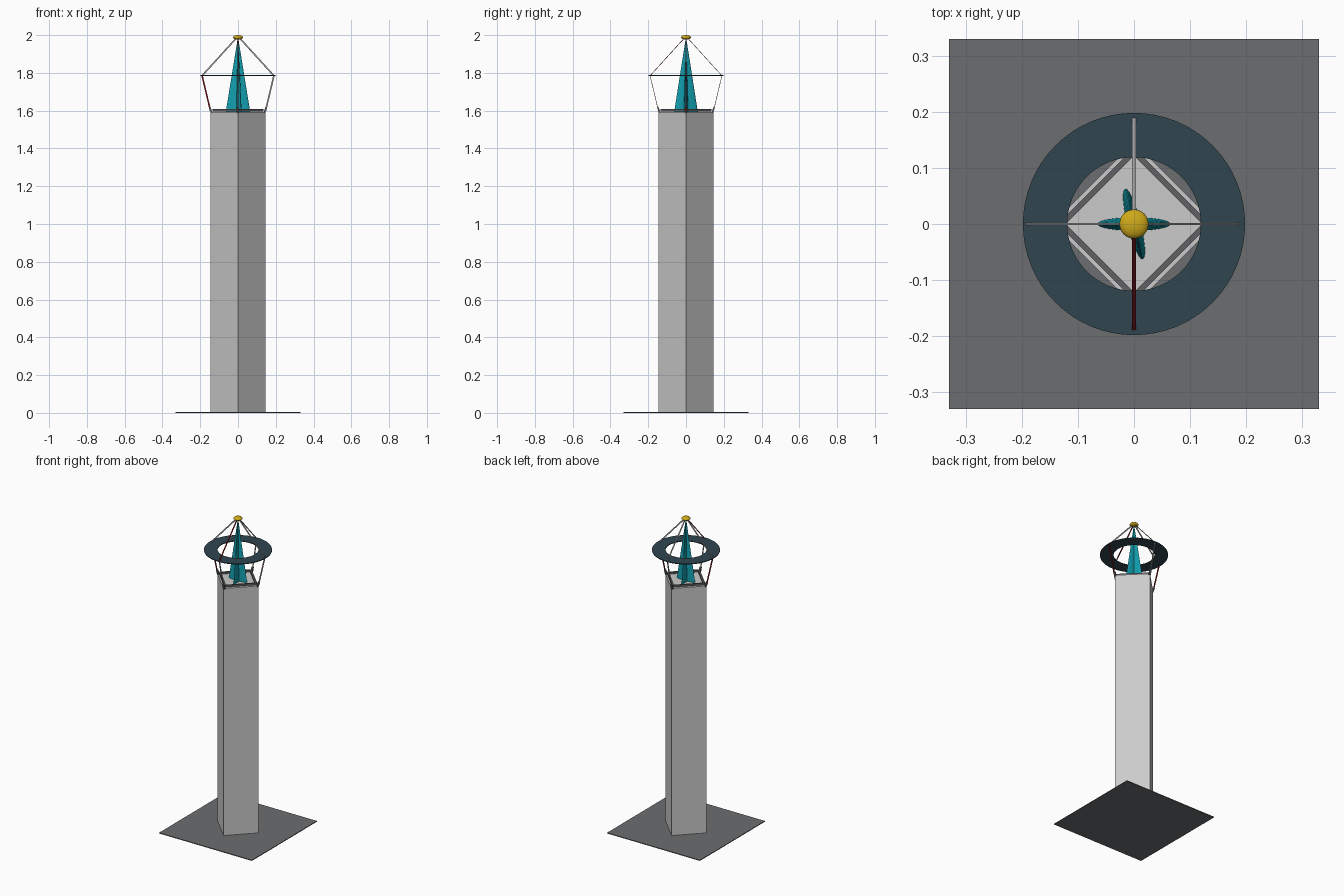
import bpy, bmesh, math
from mathutils import Vector, Matrix

if "Cube" in bpy.data.objects:
    bpy.data.objects.remove(bpy.data.objects["Cube"])


def mat(name, r, g, b):
    m = bpy.data.materials.new(name)
    m.diffuse_color = (r, g, b, 1)
    m.use_nodes = True
    m.node_tree.nodes["Principled BSDF"].inputs["Base Color"].default_value = m.diffuse_color
    return m


stone = mat("pale grey", 0.60, 0.60, 0.60)
paving = mat("dark grey", 0.15, 0.155, 0.16)
frame = mat("frame grey", 0.12, 0.12, 0.125)
steel = mat("rod grey", 0.36, 0.36, 0.36)
red = mat("dark red", 0.22, 0.008, 0.01)
slate = mat("slate blue", 0.03, 0.06, 0.08)
teal = mat("teal", 0.006, 0.34, 0.42)
gold = mat("gold", 0.62, 0.40, 0.01)


def finish(name, bm, *mats):
    bmesh.ops.recalc_face_normals(bm, faces=bm.faces)
    me = bpy.data.meshes.new(name)
    bm.to_mesh(me)
    bm.free()
    for m in mats:
        me.materials.append(m)
    ob = bpy.data.objects.new(name, me)
    bpy.context.collection.objects.link(ob)
    return ob


def box(name, size, loc, m, rot=0):
    bm = bmesh.new()
    M = Matrix.Rotation(rot, 4, 'Z') @ Matrix.Translation(loc) @ Matrix.Diagonal((*size, 1))
    bmesh.ops.create_cube(bm, size=1, matrix=M)
    return finish(name, bm, m)


def strip(name, a, b, w_side, w_plane, ang, *mats):
    """Flat rod from a to b (radius, z), lying in the vertical plane at angle ang."""
    a, b = Vector((a[0], 0, a[1])), Vector((b[0], 0, b[1]))
    d = b - a
    X = d.normalized()
    Y = Vector((0, 1, 0))
    Z = X.cross(Y)
    R = Matrix((X, Y, Z)).transposed().to_4x4()
    M = (Matrix.Rotation(ang, 4, 'Z') @ Matrix.Translation((a + b) / 2) @ R
         @ Matrix.Diagonal((d.length, w_side, w_plane, 1)))
    bm = bmesh.new()
    bmesh.ops.create_cube(bm, size=1, matrix=M)
    return finish(name, bm, *mats)


# paving and column (square turned by 45 degrees)
box("paving", (0.66, 0.66, 0.005), (0, 0, 0.0025), paving)
S = 0.146 * math.sqrt(2)
box("column", (S, S, 1.587), (0, 0, 0.7985), stone, math.pi / 4)

# frame around the column top, with corner brackets
for i in range(4):
    a = i * math.pi / 2
    box(f"rim_bar_{i}", (0.010, S - 0.02, 0.012), (S / 2 - 0.012, 0, 1.602), frame, a + math.pi / 4)
    strip(f"corner_bracket_{i}", (0.139, 1.588), (0.149, 1.618), 0.012, 0.009, a, frame)

# rods: slender up-and-down blades on the x sides, flat ribbons on the y sides
for i, side in enumerate(("right", "back", "left", "front")):
    a = i * math.pi / 2
    ws, wp = (0.003, 0.008) if i % 2 == 0 else (0.007, 0.003)
    strip(f"upper_rod_{side}", (0.19, 1.785), (0.008, 1.985), ws, wp, a,
          red if side == "front" else steel)
    low = strip(f"lower_rod_{side}", (0.146, 1.60), (0.19, 1.785), ws, wp, a,
                red if i % 2 == 0 else steel, steel)
    if side == "right":
        for f in low.data.polygons:
            if f.normal.y < -0.5:
                f.material_index = 1

# flat ring
bm = bmesh.new()
prof = [(0.119, 1.783), (0.198, 1.783), (0.198, 1.788), (0.119, 1.788)]
vs = [bm.verts.new((r, 0, z)) for r, z in prof]
es = [bm.edges.new((vs[i], vs[(i + 1) % 4])) for i in range(4)]
bmesh.ops.spin(bm, geom=vs + es, axis=(0, 0, 1), cent=(0, 0, 0),
               angle=2 * math.pi, steps=64, use_merge=True)
bmesh.ops.remove_doubles(bm, verts=bm.verts, dist=1e-5)
finish("ring", bm, slate)

# spire: two crossed flattened cones
for i, ang in enumerate((0, math.radians(104))):
    bm = bmesh.new()
    M = (Matrix.Rotation(ang, 4, 'Z') @ Matrix.Translation((0, 0, 1.785))
         @ Matrix.Diagonal((0.065, 0.012, 1, 1)))
    bmesh.ops.create_cone(bm, cap_ends=True, segments=24, radius1=1, radius2=0.03,
                          depth=0.39, matrix=M)
    finish(f"spire_blade_{i}", bm, teal)

# flattened ball on top
bm = bmesh.new()
bmesh.ops.create_uvsphere(bm, u_segments=24, v_segments=12, radius=1,
                          matrix=Matrix.Translation((0, 0, 1.988)) @ Matrix.Diagonal((0.026, 0.026, 0.012, 1)))
ball = finish("top_ball", bm, gold)
for p in ball.data.polygons:
    p.use_smooth = True
